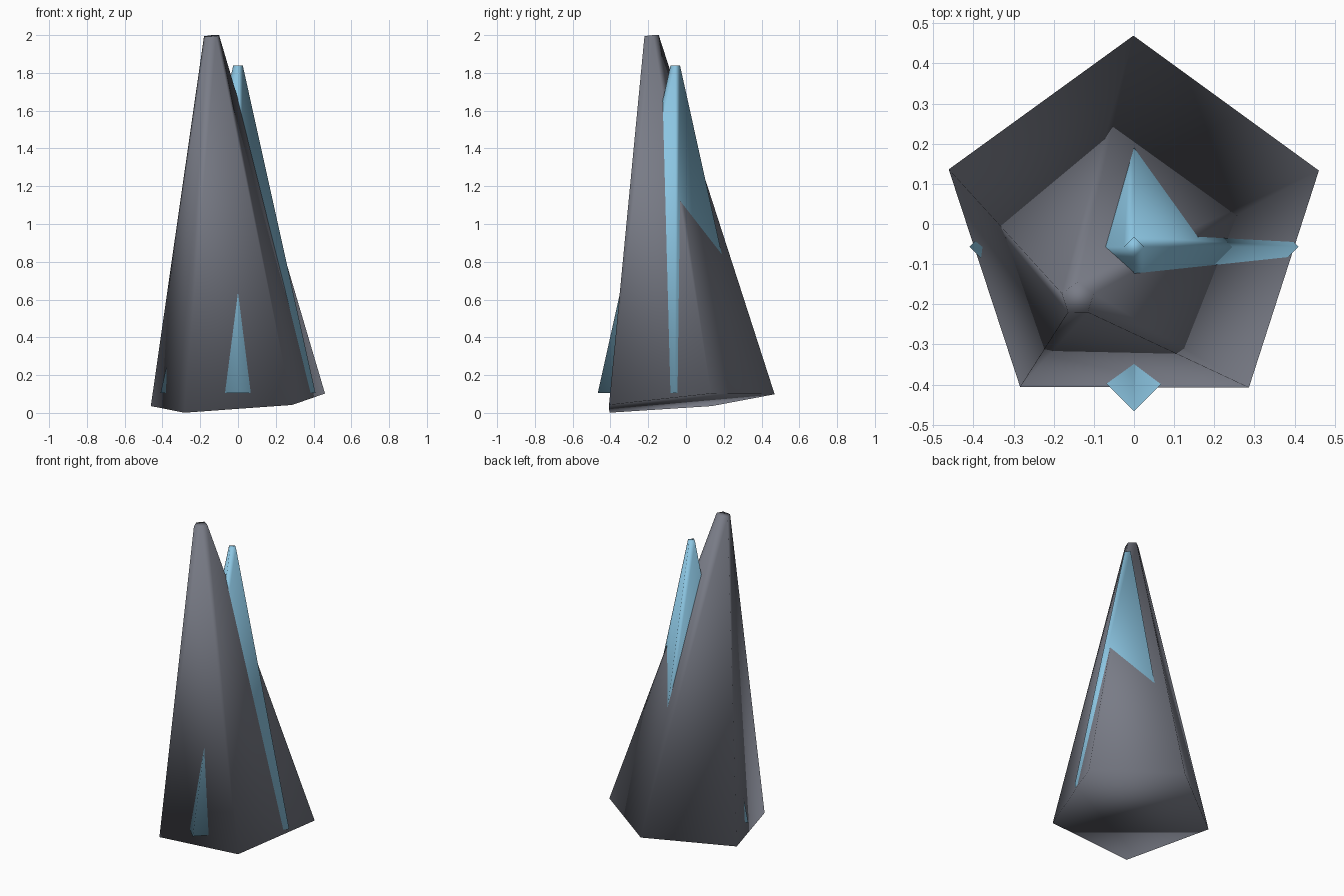
import bpy, bmesh, math
from mathutils import Matrix, Vector

cube = bpy.data.objects.get("Cube")
if cube:
    bpy.data.objects.remove(cube, do_unlink=True)


def make_material(name, color):
    mat = bpy.data.materials.new(name)
    mat.use_nodes = True
    mat.diffuse_color = (*color, 1)
    bsdf = next(n for n in mat.node_tree.nodes if n.type == 'BSDF_PRINCIPLED')
    bsdf.inputs["Base Color"].default_value = (*color, 1)
    bsdf.inputs["Roughness"].default_value = 0.8
    return mat


def make_spire(name, sides, base, tip, base_radius, tip_radius, mat):
    """Closed tapered prism from base centre to tip centre, one corner towards the back."""
    base, tip = Vector(base), Vector(tip)
    turn = Vector((0, 0, 1)).rotation_difference(tip - base).to_matrix()
    bm = bmesh.new()
    rings = []
    for centre, radius in ((base, base_radius), (tip, tip_radius)):
        ring = []
        for i in range(sides):
            a = math.pi / 2 + math.tau * i / sides
            ring.append(bm.verts.new(centre + turn @ Vector((math.cos(a), math.sin(a), 0)) * radius))
        rings.append(ring)
    low, high = rings
    for i in range(sides):
        j = (i + 1) % sides
        bm.faces.new((low[i], low[j], high[j], high[i]))
    bm.faces.new(low[::-1])
    bm.faces.new(high)
    # Soft shading runs over every edge, caps included
    for face in bm.faces:
        face.smooth = True
    mesh = bpy.data.meshes.new(name)
    bm.to_mesh(mesh)
    bm.free()
    mesh.materials.append(mat)
    obj = bpy.data.objects.new(name, mesh)
    bpy.context.collection.objects.link(obj)
    return obj


rock = make_material("slate_grey", (0.19, 0.2, 0.24))
ice = make_material("pale_blue", (0.26, 0.56, 0.76))

# Leaning five-sided rock spire
make_spire("rock_spire", 5, (0, -0.015, 0.056), (-0.14, -0.186, 1.996), 0.486, 0.042, rock)

# Upright four-sided crystal piercing the rock
make_spire("crystal", 4, (0, -0.057, 0.105), (0, -0.057, 1.84), 0.41, 0.025, ice)
